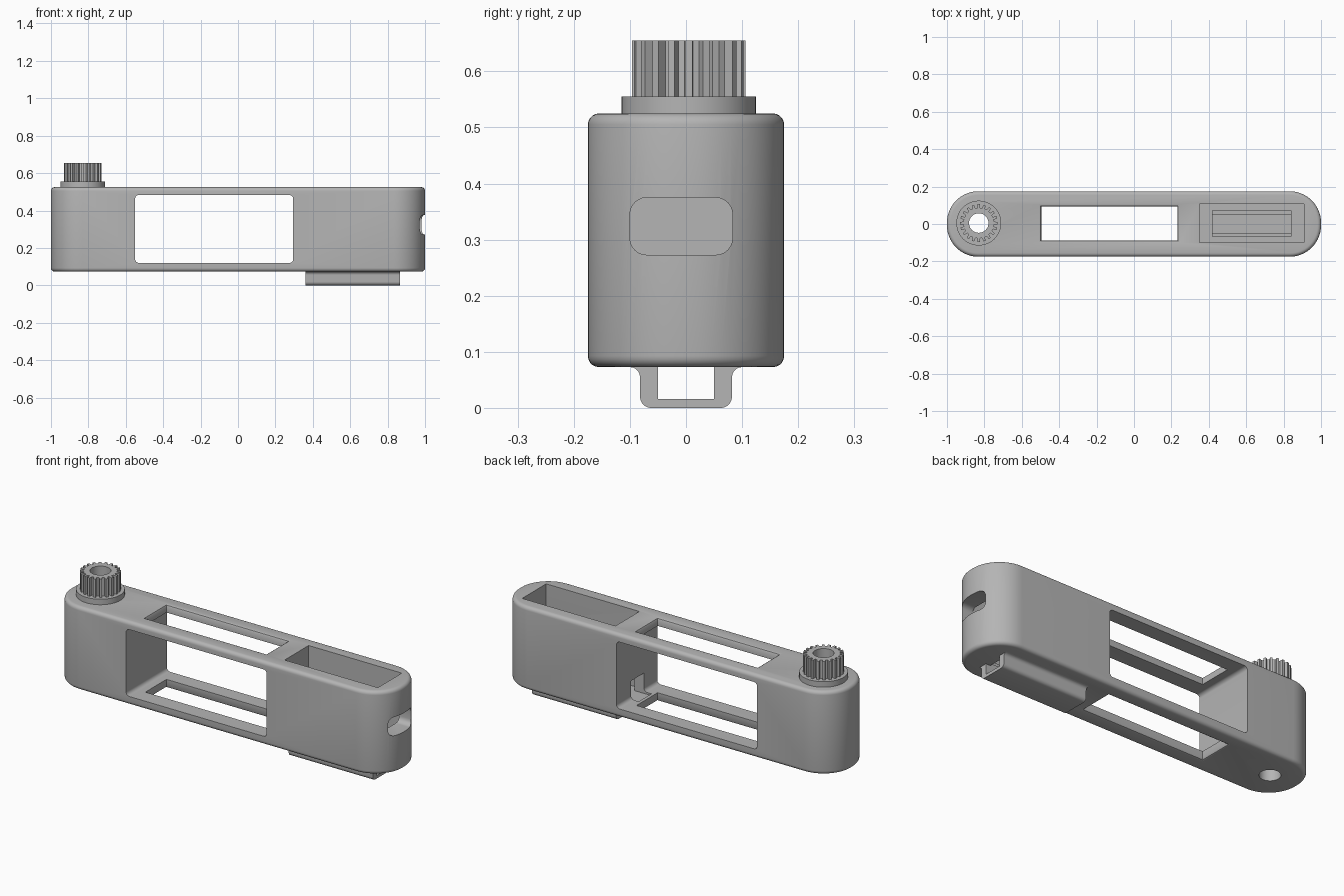
import bpy, bmesh, math

if "Cube" in bpy.data.objects:
    bpy.data.objects.remove(bpy.data.objects["Cube"])

grey = bpy.data.materials.new("plain grey")
grey.use_nodes = True
COLOUR = (0.46, 0.46, 0.46, 1)
grey.diffuse_color = COLOUR
grey.node_tree.nodes["Principled BSDF"].inputs["Base Color"].default_value = COLOUR


def rounded(u0, u1, v0, v1, r=0.0, grow=0.0, n=6):
    """Outline of a rounded rectangle, counter-clockwise."""
    u0, u1, v0, v1 = u0 - grow, u1 + grow, v0 - grow, v1 + grow
    if r <= 0:
        return [(u0, v0), (u1, v0), (u1, v1), (u0, v1)]
    centres = [(u1 - r, v1 - r), (u0 + r, v1 - r), (u0 + r, v0 + r), (u1 - r, v0 + r)]
    return [(cu + r * math.cos(a), cv + r * math.sin(a))
            for q, (cu, cv) in enumerate(centres)
            for a in [math.pi / 2 * (q + i / n) for i in range(n + 1)]]


def circle(cx, cy, r, n=48):
    return [(cx + r * math.cos(2 * math.pi * i / n),
             cy + r * math.sin(2 * math.pi * i / n)) for i in range(n)]


AXES = {"x": lambda u, v, w: (w, u, v),
        "y": lambda u, v, w: (u, w, v),
        "z": lambda u, v, w: (u, v, w)}


def loft(name, layers, axis="z"):
    """Solid through a stack of (height, outline) layers along an axis."""
    bm = bmesh.new()
    rings = [[bm.verts.new(AXES[axis](u, v, w)) for u, v in pts] for w, pts in layers]
    for a, b in zip(rings, rings[1:]):
        for i in range(len(a)):
            j = (i + 1) % len(a)
            bm.faces.new((a[i], a[j], b[j], b[i]))
    bm.faces.new(rings[0][::-1])
    bm.faces.new(rings[-1])
    bmesh.ops.recalc_face_normals(bm, faces=bm.faces)
    mesh = bpy.data.meshes.new(name)
    bm.to_mesh(mesh)
    bm.free()
    mesh.materials.append(grey)
    ob = bpy.data.objects.new(name, mesh)
    bpy.context.collection.objects.link(ob)
    return ob


def prism(name, outline, w0, w1, axis="z"):
    return loft(name, [(w0, outline), (w1, outline)], axis)


def cut(ob, *cutters):
    """Subtract the cutters and discard them."""
    for c in cutters:
        mod = ob.modifiers.new("cut", "BOOLEAN")
        mod.operation, mod.solver, mod.object = "DIFFERENCE", "EXACT", c
    graph = bpy.context.evaluated_depsgraph_get()
    mesh = bpy.data.meshes.new_from_object(ob.evaluated_get(graph))
    ob.modifiers.clear()
    ob.data = mesh
    for c in cutters:
        bpy.data.objects.remove(c)


BOTTOM, TOP, FILLET = 0.073, 0.525, 0.02
GX, GY = -0.83, 0.005

# Long rounded body with softened rims
steps = [math.pi / 2 * i / 5 for i in range(6)]
rim = [(FILLET * (1 - math.sin(a)), FILLET * (1 - math.cos(a))) for a in steps]
layers = [(BOTTOM + h, i) for i, h in rim] + [(TOP - h, i) for i, h in reversed(rim)]
body = loft("body", [(z, rounded(-1 + i, 1 - i, -0.175 + i, 0.175 - i, 0.168 - i, n=14))
                     for z, i in layers])

# Openings: side window, flared top and bottom window, battery pocket, ports
flare = [(-0.02, 0.012), (0, 0.012), (0.004, 0.004), (0.012, 0)]
window_layers = [(BOTTOM + h, g) for h, g in flare]
window_layers += [(TOP - h, g) for h, g in reversed(flare)]
cut(body,
    prism("side_window", rounded(-0.55, 0.295, 0.12, 0.483, 0.02), -0.3, 0.3, "y"),
    loft("top_window", [(z, rounded(-0.495, 0.232, -0.088, 0.093, grow=g))
                        for z, g in window_layers]),
    prism("pocket", rounded(0.35, 0.91, -0.1, 0.106), 0.11, 0.6),
    prism("pocket_slot", rounded(0.42, 0.84, -0.066, 0.073), 0.03, 0.2),
    prism("wire_notch", rounded(-0.06, 0.05, 0.11, 0.22), 0.25, 0.4, "x"),
    prism("end_port", rounded(-0.1, 0.083, 0.273, 0.375, 0.03), 0.85, 1.1, "x"),
    prism("shaft_hole", circle(GX, GY, 0.052), 0, 0.7))

# Hollow rail under the pocket, with filleted shoulders
def arc(cy, cz, r, start, end, n=5):
    return [(cy + r * math.cos(math.radians(start + (end - start) * i / n)),
             cz + r * math.sin(math.radians(start + (end - start) * i / n)))
            for i in range(n + 1)]

half = [(0.05, 0.016), (0.05, 0.085), (0.1, 0.085)]
half += arc(0.1, BOTTOM - 0.018, 0.018, 90, 180)
half += arc(0.062, 0.02, 0.02, 0, -90)
profile = half + [(-y, z) for y, z in reversed(half)]
rail = prism("bottom_rail", profile, 0.362, 0.867, "x")

# Collar and toothed shaft
collar = prism("collar", circle(GX, GY, 0.12), TOP - 0.01, 0.555)
TEETH = 20
gear_outline = []
for t in range(TEETH):
    for r, part in ((0.082, -0.29), (0.101, -0.2), (0.101, 0.2), (0.082, 0.29)):
        a = 2 * math.pi * (t + part) / TEETH
        gear_outline.append((GX + r * math.cos(a), GY + r * math.sin(a)))
gear = prism("toothed_shaft", gear_outline, 0.55, 0.655)
for ob in (collar, gear):
    cut(ob, prism("bore", circle(GX, GY, 0.052), 0.4, 0.8))

# Smooth shading with crisp edges
bpy.ops.object.select_all(action="DESELECT")
for ob in (body, rail, collar, gear):
    ob.select_set(True)
bpy.context.view_layer.objects.active = body
bpy.ops.object.shade_smooth_by_angle(angle=math.radians(30))
